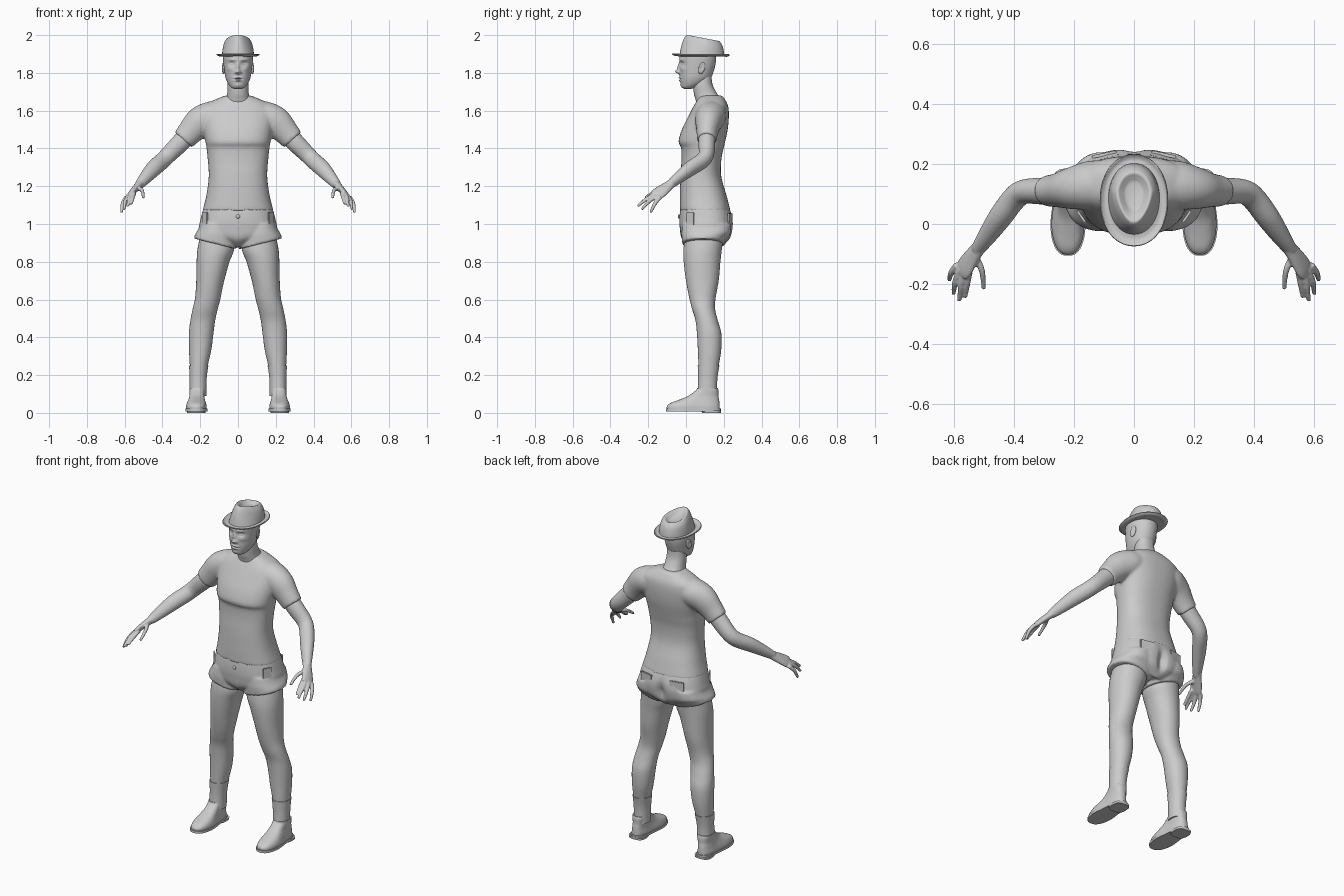
import bpy, bmesh, math
from mathutils import Vector, Matrix


def spline(rows, k):
    """Catmull-Rom refinement of rows of numbers."""
    out = []
    for i in range(len(rows) - 1):
        p0, p1, p2 = rows[max(i - 1, 0)], rows[i], rows[i + 1]
        p3 = rows[min(i + 2, len(rows) - 1)]
        for j in range(k):
            t = j / k
            out.append([0.5 * (2 * b + (c - a) * t + (2 * a - 5 * b + 4 * c - d) * t * t
                               + (3 * b - a - 3 * c + d) * t ** 3)
                        for a, b, c, d in zip(p0, p1, p2, p3)])
    return out + [list(rows[-1])]


def skin(bm, rings, caps=True):
    vs = [[bm.verts.new(p) for p in r] for r in rings]
    n = len(vs[0])
    for a, b in zip(vs, vs[1:]):
        for i in range(n):
            bm.faces.new((a[i], a[(i + 1) % n], b[(i + 1) % n], b[i]))
    if caps:
        bm.faces.new(vs[0])
        bm.faces.new(vs[-1])


def oval(n, e):
    for i in range(n):
        c, s = math.cos(2 * math.pi * i / n), math.sin(2 * math.pi * i / n)
        yield (math.copysign(abs(c) ** (2 / e), c), math.copysign(abs(s) ** (2 / e), s))


def stack(bm, rows, n=48, e=2.2, k=5, sx=1, caps=True):
    """Level sections: (z, x0, x1, y0, y1), or (z, half width, y0, y1)."""
    rows = [(r[0], -r[1], *r[1:]) if len(r) == 4 else r for r in rows]
    skin(bm, [[(sx * ((b + a) / 2 + (b - a) / 2 * u), (c + d) / 2 + (d - c) / 2 * v, z)
               for u, v in oval(n, e)] for z, a, b, c, d in spline(rows, k)], caps)


def tube(bm, rows, n=24, k=5, sx=1, up=(0, 1, 0)):
    """Limb along a path: (x, y, z, radius along side, radius along up)."""
    rows = spline(rows, k)
    pts = [Vector(r[:3]) for r in rows]
    rings = []
    for i, r in enumerate(rows):
        t = (pts[min(i + 1, len(pts) - 1)] - pts[max(i - 1, 0)]).normalized()
        a = t.cross(Vector(up)).normalized()
        b = a.cross(t)
        ring = [pts[i] + a * u * r[3] + b * v * r[4] for u, v in oval(n, 2)]
        rings.append([(sx * p.x, p.y, p.z) for p in ring])
    skin(bm, rings)


def ball(bm, loc, size):
    bmesh.ops.create_uvsphere(bm, u_segments=20, v_segments=12, radius=1,
                              matrix=Matrix.Translation(loc) @ Matrix.Diagonal((*size, 1)))


def finish(name, bm, mirror=False, voxel=0, smooth=0, thick=0, angle=50):
    bmesh.ops.recalc_face_normals(bm, faces=bm.faces)
    me = bpy.data.meshes.new(name)
    bm.to_mesh(me)
    bm.free()
    ob = bpy.data.objects.new(name, me)
    bpy.context.collection.objects.link(ob)
    if mirror:
        ob.modifiers.new("mirror", 'MIRROR').use_mirror_merge = False
    if voxel:
        m = ob.modifiers.new("remesh", 'REMESH')
        m.mode, m.voxel_size, m.use_smooth_shade = 'VOXEL', voxel, True
    if smooth:
        m = ob.modifiers.new("smooth", 'SMOOTH')
        m.factor, m.iterations = 0.5, smooth
    if thick:
        ob.modifiers.new("thick", 'SOLIDIFY').thickness = thick
    bpy.context.view_layer.objects.active = ob
    ob.select_set(True)
    bpy.ops.object.shade_smooth_by_angle(angle=math.radians(angle))
    ob.select_set(False)
    return ob


# Shirt: torso and sleeves fused together
bm = bmesh.new()
stack(bm, [(1.07, .188, -.033, .236), (1.15, .168, -.033, .215), (1.25, .155, -.03, .187),
           (1.34, .16, -.024, .187), (1.405, .167, -.026, .2), (1.435, .172, -.04, .207),
           (1.5, .182, -.022, .221), (1.57, .19, .012, .227), (1.62, .18, .038, .224),
           (1.65, .14, .055, .212), (1.68, .068, .07, .192)], e=2.4)
for s in (1, -1):
    tube(bm, [(.08, .135, 1.585, .07, .075), (.14, .13, 1.57, .08, .082), (.2, .12, 1.54, .082, .072),
              (.25, .113, 1.49, .07, .058), (.29, .11, 1.445, .061, .052)], sx=s)
finish("shirt", bm, voxel=.008, smooth=6)

# Shorts: hips and two short legs with a slanted hem
bm = bmesh.new()
stack(bm, [(1.085, .183, -.03, .23), (1.03, .197, -.035, .248), (.98, .207, -.033, .25),
           (.935, .19, -.02, .235), (.905, .1, .03, .19)], e=2.4)
for s in (1, -1):
    stack(bm, [(1.0, .01, .2, -.02, .24), (.95, .004, .218, -.024, .236),
               (.92, .004, .228, -.022, .215), (.895, .006, .232, -.02, .2)], e=2.3, sx=s)
for v in bm.verts:
    v.co.z += (abs(v.co.x) - .12) * .25 * max(0, min(1, (.98 - v.co.z) / .07))
    if v.co.y > .12:
        v.co.y -= .03 * math.exp(-(v.co.x / .025) ** 2 - ((v.co.z - .96) / .06) ** 2)
finish("shorts", bm, voxel=.007, smooth=4)

# Shorts button, fly and pocket patches
bm = bmesh.new()
ball(bm, (0, -.037, 1.04), (.011, .006, .011))
finish("button", bm)
for nm, loc, turn, size in (("side_pocket", (.176, .025, 1.02), 55, (.05, .008, .085)),
                            ("back_pocket", (.1, .232, 1.015), -12, (.085, .01, .085))):
    bm = bmesh.new()
    bmesh.ops.create_cube(bm, size=1, matrix=Matrix.Translation(loc)
                          @ Matrix.Rotation(math.radians(turn), 4, 'Z') @ Matrix.Diagonal((*size, 1)))
    bmesh.ops.bevel(bm, geom=bm.edges[:], offset=.003, segments=2, affect='EDGES')
    finish(nm, bm, mirror=True)

# Legs
bm = bmesh.new()
stack(bm, [(.96, .03, .195, 0, .2), (.87, .02, .214, -.013, .19), (.8, .045, .219, -.012, .182),
           (.7, .073, .221, 0, .173), (.61, .092, .227, .017, .157), (.55, .107, .24, .032, .154),
           (.49, .121, .252, .05, .168), (.42, .13, .26, .058, .187), (.33, .142, .259, .063, .186),
           (.25, .16, .255, .066, .173), (.18, .17, .252, .068, .162), (.09, .172, .252, .064, .16)], e=2.1)
finish("leg", bm, mirror=True)

# Socks
bm = bmesh.new()
stack(bm, [(.25, .157, .259, .062, .177), (.18, .166, .256, .064, .166), (.09, .168, .256, .06, .164)], e=2.1)
finish("sock", bm, mirror=True)


def footprint(bm):
    for v in bm.verts:
        w = 1 - .13 * math.exp(-((v.co.y - .07) / .05) ** 2) - .12 * max(0, min(1, (v.co.y - .05) / .1))
        v.co.x = .22 + (v.co.x - .22) * w


# Shoes: upper, sole and heel
bm = bmesh.new()
stack(bm, [(.015, .165, .277, -.1, .178), (.035, .164, .277, -.101, .178), (.052, .167, .273, -.082, .177),
           (.07, .17, .268, -.035, .175), (.09, .17, .264, .012, .172), (.118, .167, .264, .05, .172),
           (.132, .167, .264, .06, .168)], e=2.5)
footprint(bm)
finish("shoe_upper", bm, mirror=True)
bm = bmesh.new()
stack(bm, [(.008, .16, .281, -.106, .184), (.022, .16, .281, -.106, .184)], e=2.6, k=1)
stack(bm, [(0, .165, .276, .085, .184), (.012, .163, .278, .08, .185)], e=3, k=1)
footprint(bm)
finish("shoe_sole", bm, mirror=True, angle=35)

# Arms and hands fused together
bm = bmesh.new()
tube(bm, [(.23, .115, 1.51, .05, .045), (.3, .11, 1.435, .05, .045), (.365, .108, 1.37, .045, .041),
          (.4, .085, 1.335, .044, .04), (.445, .025, 1.295, .043, .038), (.49, -.04, 1.245, .034, .03),
          (.522, -.085, 1.208, .025, .022)])
tube(bm, [(.515, -.075, 1.215, .024, .022), (.545, -.115, 1.185, .033, .018),
          (.565, -.145, 1.163, .038, .015), (.576, -.162, 1.15, .034, .011)], up=(.5, .3, .8))
fingers = [((.55, -.16, 1.163), (.557, -.2, 1.14), (.563, -.24, 1.11)),
           ((.566, -.16, 1.158), (.577, -.205, 1.135), (.583, -.252, 1.098)),
           ((.58, -.153, 1.15), (.597, -.195, 1.12), (.602, -.23, 1.082)),
           ((.59, -.137, 1.142), (.61, -.163, 1.11), (.616, -.185, 1.066)),
           ((.532, -.105, 1.19), (.508, -.155, 1.178), (.502, -.212, 1.142))]
for a, b, c in fingers:
    tube(bm, [(*a, .012, .012), (*b, .0105, .0105), (*c, .0075, .0075)], n=14, up=(.5, .3, .8))
    ball(bm, c, (.008, .008, .008))
finish("arm", bm, mirror=True, voxel=.0045, smooth=3)

# Neck
bm = bmesh.new()
stack(bm, [(1.62, .085, .06, .205), (1.66, .066, .05, .19), (1.69, .057, .042, .165),
           (1.74, .055, .038, .14), (1.8, .05, .05, .135)])
finish("neck", bm)

# Head: skull with sculpted face (x, z, spread x, spread z, push forward)
bm = bmesh.new()
stack(bm, [(1.716, .022, -.01, .03), (1.724, .038, -.022, .055), (1.745, .054, -.028, .1),
           (1.775, .066, -.032, .132), (1.81, .072, -.033, .147), (1.85, .077, -.033, .157),
           (1.89, .079, -.033, .158), (1.93, .07, -.015, .145)], n=120, e=2.1, k=14)
face = [(0, 1.806, .011, .011, .022), (0, 1.83, .008, .022, .012), (.012, 1.803, .007, .007, .007),
        (.033, 1.848, .016, .011, -.012), (.033, 1.847, .010, .005, .006), (.03, 1.869, .02, .006, .004),
        (0, 1.774, .019, .005, .008), (0, 1.759, .016, .005, .008), (0, 1.767, .022, .0025, -.005),
        (0, 1.735, .018, .01, .003), (.045, 1.82, .016, .012, .004)]
for v in bm.verts:
    if v.co.y < .04:
        x, z = abs(v.co.x), v.co.z
        v.co.y -= sum(d * math.exp(-((x - a) / p) ** 2 - ((z - b) / q) ** 2) for a, b, p, q, d in face)
finish("head", bm, angle=80)

# Ears
bm = bmesh.new()
ball(bm, (.081, .083, 1.825), (.008, .018, .031))
bmesh.ops.rotate(bm, verts=bm.verts, cent=(.078, .07, 1.825), matrix=Matrix.Rotation(math.radians(18), 3, 'Z'))
for v in bm.verts:
    r = ((v.co.y - .083) / .011) ** 2 + ((v.co.z - 1.828) / .02) ** 2
    v.co.x -= .007 * math.exp(-r * 1.5)
    v.co.y += (v.co.z - 1.825) * .2
finish("ear", bm, mirror=True)

# Hat crown with pinched teardrop dent, sloping down to the back
bm = bmesh.new()
stack(bm, [(1.888, .086, -.036, .203), (1.93, .083, -.027, .2), (1.97, .076, -.014, .193),
           (1.993, .065, 0, .182), (1.998, .055, .012, .17), (1.99, .044, .03, .157),
           (1.977, .03, .05, .14), (1.972, .01, .08, .11)], n=64, e=2.1, k=6)
for v in bm.verts:
    t = max(0, min(1, (v.co.z - 1.89) / .1))
    v.co.x *= 1 - t * max(0, (.11 - v.co.y)) * 3.2
    v.co.z -= t * (v.co.y - .02) * .19
finish("hat_crown", bm)

# Hat brim
bm = bmesh.new()
stack(bm, [(1.896, .08, -.03, .195), (1.893, .097, -.052, .215), (1.901, .111, -.072, .23)],
      n=64, e=2.1, caps=False)
for v in bm.verts:
    out = max(0, abs(v.co.y - .08) - .1)
    v.co.z += out * (.05 if v.co.y < 0 else -.05)
finish("hat_brim", bm, thick=.006)
